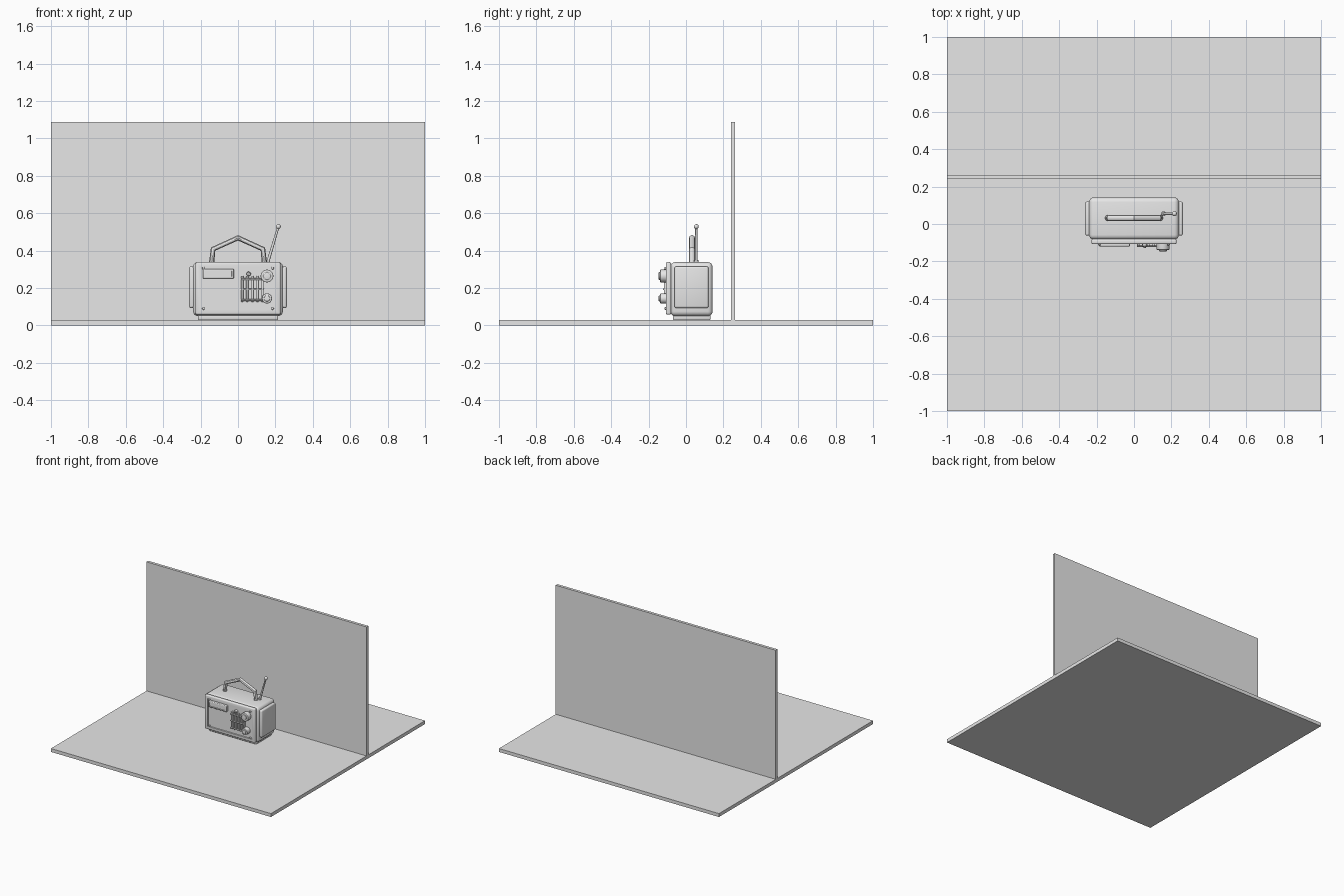
import bpy, bmesh, math
from mathutils import Vector

cube = bpy.data.objects.get("Cube")
if cube:
    bpy.data.objects.remove(cube, do_unlink=True)

GRAY = (0.8, 0.8, 0.8, 1)
mat = bpy.data.materials.new("plain_gray")
mat.use_nodes = True
mat.diffuse_color = GRAY
mat.node_tree.nodes["Principled BSDF"].inputs["Base Color"].default_value = GRAY


def finish(name, bm):
    mesh = bpy.data.meshes.new(name)
    bmesh.ops.recalc_face_normals(bm, faces=bm.faces)
    bm.to_mesh(mesh)
    bm.free()
    ob = bpy.data.objects.new(name, mesh)
    bpy.context.collection.objects.link(ob)
    mesh.materials.append(mat)
    bpy.ops.object.select_all(action="DESELECT")
    ob.select_set(True)
    bpy.context.view_layer.objects.active = ob
    bpy.ops.object.shade_smooth_by_angle(angle=math.radians(35))
    return ob


def box(name, lo, hi, bevel=0, segments=3, recess=None):
    lo, hi = Vector(lo), Vector(hi)
    bm = bmesh.new()
    bmesh.ops.create_cube(bm, size=1)
    for v in bm.verts:
        v.co = (lo + hi) / 2 + v.co * (hi - lo)
    front = min(bm.faces, key=lambda f: f.calc_center_median().y)
    if bevel:
        bmesh.ops.bevel(bm, geom=bm.edges[:], offset=bevel, segments=segments,
                        profile=0.5, affect="EDGES")
    if recess:
        # sink the front face to leave a raised rim
        front = max((f for f in bm.faces if f.normal.y < -0.99), key=lambda f: f.calc_area())
        rim, depth = recess
        bmesh.ops.inset_region(bm, faces=[front], thickness=rim)
        bmesh.ops.inset_region(bm, faces=[front], thickness=0.002, depth=-depth)
    return finish(name, bm)


def rod(name, a, b, r1, r2=None, sides=24, bevel=0):
    a, b = Vector(a), Vector(b)
    bm = bmesh.new()
    bmesh.ops.create_cone(bm, cap_ends=True, segments=sides, radius1=r1,
                          radius2=r1 if r2 is None else r2, depth=(b - a).length)
    if bevel:
        rim = [e for e in bm.edges if all(v.co.z > 0 for v in e.verts)]
        bmesh.ops.bevel(bm, geom=rim, offset=bevel, segments=3, profile=0.5, affect="EDGES")
    turn = (b - a).to_track_quat("Z", "Y")
    for v in bm.verts:
        v.co = (a + b) / 2 + turn @ v.co
    return finish(name, bm)


def ball(name, centre, radius):
    bm = bmesh.new()
    bmesh.ops.create_uvsphere(bm, u_segments=20, v_segments=12, radius=radius)
    bmesh.ops.translate(bm, verts=bm.verts, vec=centre)
    return finish(name, bm)


# Floor and backdrop
box("floor", (-1, -1, 0), (1, 1, 0.028))
box("back_wall", (-1, 0.24, 0.028), (1, 0.263, 1.088))

# Radio case with its foot and side panels
box("case", (-0.24, -0.083, 0.05), (0.24, 0.142, 0.338), 0.025, 4)
box("foot", (-0.215, -0.07, 0.028), (0.215, 0.132, 0.06), 0.008)
for side, x in (("left", 0.245), ("right", -0.245)):
    box(side + "_panel", (x - 0.016, -0.062, 0.093), (x + 0.016, 0.12, 0.315), 0.01)

# Front plate with raised rim, and its corner screws
box("front_plate", (-0.227, -0.108, 0.058), (0.227, -0.08, 0.338), 0.008, 3, (0.025, 0.008))
for x in (-0.185, 0.185):
    for z in (0.09, 0.306):
        rod("plate_screw", (x, -0.095, z), (x, -0.114, z), 0.007, sides=12, bevel=0.002)

# Tuning display
box("display", (-0.188, -0.12, 0.25), (-0.022, -0.095, 0.302), 0.006, 3, (0.006, 0.003))

# Speaker grille
for i in range(5):
    x = 0.023 + i * 0.027
    box("grille_slat", (x - 0.006, -0.118, 0.125), (x + 0.006, -0.095, 0.265), 0.004)
for z in (0.135, 0.193, 0.247):
    rod("grille_crossbar", (0.015, -0.118, z), (0.14, -0.118, z), 0.005, sides=12)

# Knobs with centre caps
for name, x, z, r, y in (("tuning_knob", 0.155, 0.264, 0.034, -0.138),
                         ("volume_knob", 0.155, 0.144, 0.027, -0.138),
                         ("power_button", 0.057, 0.275, 0.012, -0.12)):
    rod(name, (x, -0.095, z), (x, y, z), r, sides=32, bevel=0.004)
    rod(name + "_cap", (x, y + 0.004, z), (x, y - 0.008, z), r * 0.6, sides=24, bevel=0.003)

# Carrying handle swept along a peaked path
path = [(-0.142, 0.325), (-0.133, 0.408), (0, 0.468), (0.133, 0.408), (0.142, 0.325)]
curve = bpy.data.curves.new("handle_path", "CURVE")
curve.dimensions = "3D"
curve.bevel_depth = 0.015
curve.bevel_resolution = 3
spline = curve.splines.new("POLY")
spline.points.add(len(path) - 1)
for point, (x, z) in zip(spline.points, path):
    point.co = (x, 0.032, z, 1)
helper = bpy.data.objects.new("handle_path", curve)
bpy.context.collection.objects.link(helper)
bpy.context.view_layer.update()
bm = bmesh.new()
bm.from_mesh(helper.evaluated_get(bpy.context.evaluated_depsgraph_get()).to_mesh())
bpy.data.objects.remove(helper, do_unlink=True)
finish("handle", bm)

# Tilted antenna with a ball tip
base, tip = (0.157, 0.055, 0.33), (0.216, 0.055, 0.528)
rod("antenna_socket", (0.157, 0.055, 0.33), (0.16, 0.055, 0.348), 0.012, sides=16)
rod("antenna", base, tip, 0.008, 0.006, sides=16)
ball("antenna_tip", tip, 0.013)
